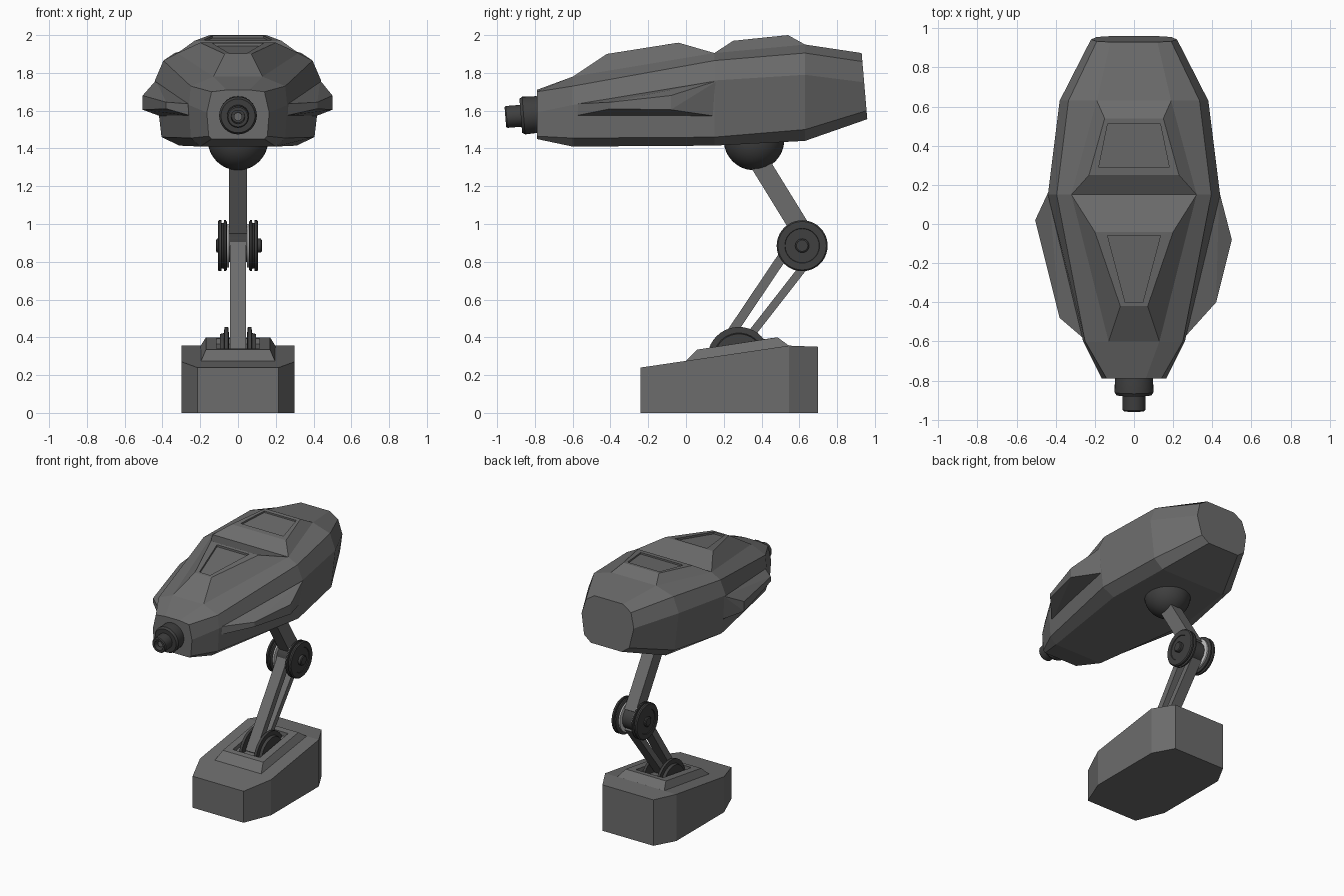
import bpy, bmesh, math
from mathutils import Vector, Matrix

if "Cube" in bpy.data.objects:
    bpy.data.objects.remove(bpy.data.objects["Cube"], do_unlink=True)


def material(name, value):
    m = bpy.data.materials.new(name)
    m.use_nodes = True
    col = (value, value, value, 1)
    m.diffuse_color = col
    m.node_tree.nodes["Principled BSDF"].inputs["Base Color"].default_value = col
    return m


GREY = material("armour_grey", 0.15)
DARK = material("dark_metal", 0.05)
LIGHT = material("light_ring", 0.55)


def finish(name, bm, mat, smooth=False):
    bmesh.ops.recalc_face_normals(bm, faces=bm.faces[:])
    me = bpy.data.meshes.new(name)
    bm.to_mesh(me)
    bm.free()
    me.materials.append(mat)
    ob = bpy.data.objects.new(name, me)
    bpy.context.collection.objects.link(ob)
    if smooth:
        bpy.ops.object.select_all(action='DESELECT')
        ob.select_set(True)
        bpy.context.view_layer.objects.active = ob
        bpy.ops.object.shade_smooth_by_angle(angle=math.radians(35))
    return ob


def loft(name, rings, mat, smooth=False):
    """Skin a list of equal point rings and cap both ends."""
    bm = bmesh.new()
    vs = [[bm.verts.new(p) for p in r] for r in rings]
    n = len(vs[0])
    for a, b in zip(vs, vs[1:]):
        for i in range(n):
            j = (i + 1) % n
            bm.faces.new((a[i], a[j], b[j], b[i]))
    bm.faces.new(vs[0])
    bm.faces.new(vs[-1])
    return finish(name, bm, mat, smooth)


def hull(name, points, mat):
    bm = bmesh.new()
    for p in points:
        bm.verts.new(p)
    bmesh.ops.convex_hull(bm, input=bm.verts[:])
    bmesh.ops.dissolve_limit(bm, angle_limit=0.02, verts=bm.verts[:], edges=bm.edges[:])
    return finish(name, bm, mat)


def lathe(name, profile, centre, axis, mat, n=40):
    """Turn (distance, radius) pairs around an axis."""
    turn = Vector((0, 0, 1)).rotation_difference(Vector(axis)).to_matrix()
    rings = [[Vector(centre) + turn @ Vector((r * math.cos(i * math.tau / n),
                                              r * math.sin(i * math.tau / n), d))
              for i in range(n)] for d, r in profile]
    return loft(name, rings, mat, True)


def quad(front, back, drop=0):
    """Symmetric four-point ring from two (x, y, z) corners."""
    (a, b, c), (d, e, f) = front, back
    return [(-a, b, c - drop), (a, b, c - drop), (d, e, f - drop), (-d, e, f - drop)]


def bar(name, start, end, half_x, thick):
    """Straight rectangular bar in the y-z plane."""
    s, e = Vector((0, *start)), Vector((0, *end))
    side = Vector((1, 0, 0)).cross((e - s).normalized()) * thick / 2
    x = Vector((half_x, 0, 0))
    return loft(name, [[p + x + side, p + x - side, p - x - side, p - x + side]
                       for p in (s, e)], GREY)


# Main body: faceted sections from nose to tail
sections = [
    (-0.79, [(.14, 1.45), (.155, 1.465), (.165, 1.59), (.14, 1.70), (.06, 1.71)]),
    (-0.60, [(.20, 1.41), (.25, 1.455), (.26, 1.63), (.25, 1.73), (.13, 1.78)]),
    (0.15, [(.31, 1.415), (.405, 1.46), (.44, 1.76), (.395, 1.865), (.32, 1.905)]),
    (0.63, [(.27, 1.44), (.345, 1.50), (.38, 1.79), (.335, 1.905), (.19, 1.95)]),
    (0.93, [(.13, 1.555), (.19, 1.60), (.22, 1.75), (.19, 1.86), (.12, 1.905)]),
]
rings = []
for y, half in sections:
    pts = half + [(-x, z) for x, z in reversed(half)]
    tilt = 0.085 if y > 0.9 else 0
    rings.append([(x, y + tilt * (1.905 - z), z) for x, z in pts])
loft("body", rings, GREY)

# Raised canopies, each with a recessed top panel
front_rim = ((.045, -.40, 1.903), (.135, -.06, 1.957))
loft("front_canopy", [
    quad((.13, -.60, 1.78), (.32, .15, 1.905)),
    quad((.07, -.42, 1.90), (.20, -.04, 1.96)),
    quad(*front_rim), quad(*front_rim, drop=0.015)], GREY)
rear_rim = ((.18, .29, 1.974), (.135, .51, 1.997))
loft("rear_canopy", [
    quad((.32, .15, 1.905), (.19, .63, 1.95)),
    quad((.23, .25, 1.97), (.15, .54, 2.0)),
    quad(*rear_rim), quad(*rear_rim, drop=0.012)], GREY)

# Side fins, slightly different on each side
for name, s, tip, fore in (("left_fin", 1, (.50, -.08), (.42, -.40)),
                           ("right_fin", -1, (.505, .02), (.38, -.48))):
    pts = [(.24, -.60, 1.635), (.24, -.60, 1.57), (.435, .17, 1.76), (.41, .16, 1.57),
           (*fore, 1.645), (*fore, 1.61), (*tip, 1.68), (*tip, 1.605)]
    hull(name, [(s * x, y, z) for x, y, z in pts], GREY)

# Nose barrel with a hollow muzzle
aim = (0, -1, -0.08)
lathe("barrel", [(-.03, .09), (.0, .097), (.075, .1), (.09, .09), (.09, .058), (.165, .058),
                 (.172, .052), (.172, .036), (.12, .034)], (0, -.785, 1.58), aim, DARK, 32)
lathe("muzzle_core", [(.1, .022), (.15, .022)], (0, -.785, 1.58), aim, GREY, 16)

# Ball socket under the body
bm = bmesh.new()
bmesh.ops.create_uvsphere(bm, u_segments=40, v_segments=24, radius=0.16,
                          matrix=Matrix.Translation((0, .36, 1.445)))
finish("ball_joint", bm, DARK, True)

# Arm bars
bar("upper_arm", (.365, 1.365), (.63, .935), 0.047, 0.105)
bar("lower_arm_front", (.17, .32), (.56, .90), 0.042, 0.05)
bar("lower_arm_rear", (.27, .32), (.66, .82), 0.042, 0.042)

# Elbow: dark core, light rings and grooved outer discs
elbow = (0, .615, .885)
lathe("elbow_core", [(-.06, .085), (.06, .085)], elbow, (1, 0, 0), DARK)
for side, s, hub in (("left", 1, .126), ("right", -1, .116)):
    ax = (s, 0, 0)
    lathe(side + "_elbow_ring", [(.047, .115), (.058, .115)], elbow, ax, LIGHT)
    lathe(side + "_elbow_disc", [(.058, .10), (.058, .125), (.064, .135), (.074, .135),
                                 (.076, .12), (.086, .12), (.088, .135), (.10, .135),
                                 (.107, .128), (.107, .092), (.102, .09)], elbow, ax, DARK)
    lathe(side + "_elbow_hub", [(.09, .037), (hub - .005, .037), (hub, .03)], elbow, ax, DARK, 24)
    # Lower pivot discs, half sunk into the base
    lathe(side + "_base_disc", [(.048, .13), (.052, .167), (.072, .167), (.074, .135),
                                (.094, .13)], (0, .28, .288), ax, DARK)

# Base block with chamfered corners and a sloping top
loft("base", [[(-x, y, 0), (x, y, 0), (x, y, z), (-x, y, z)] for x, y, z in
              ((.215, -.24, .24), (.30, -.03, .271), (.30, .545, .356), (.215, .70, .35))], GREY)

# Raised mount on the base with a recessed well
well = ((.115, .10, .341), (.115, .44, .394))
loft("base_mount", [
    quad((.20, -.01, .265), (.20, .55, .352)),
    quad((.17, .06, .335), (.17, .485, .40)),
    quad(*well), quad(*well, drop=0.03)], GREY)
